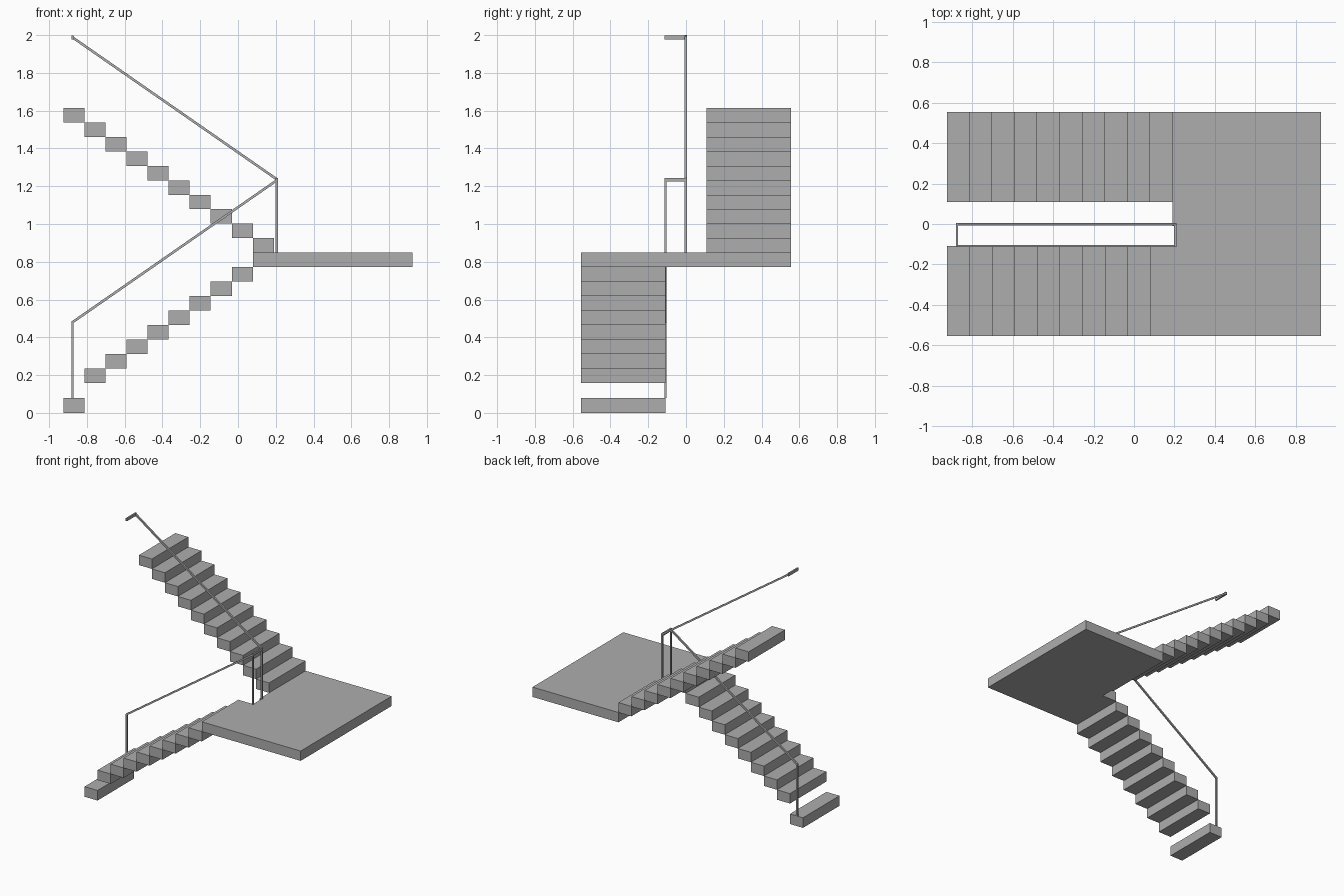
import bpy
import bmesh
from mathutils import Vector

cube = bpy.data.objects.get("Cube")
if cube:
    bpy.data.objects.remove(cube, do_unlink=True)

grey = bpy.data.materials.new("concrete_grey")
grey.use_nodes = True
colour = (0.42, 0.42, 0.42, 1)
grey.diffuse_color = colour
grey.node_tree.nodes["Principled BSDF"].inputs["Base Color"].default_value = colour


def prism(name, outline, push):
    """Extrude a flat outline along the vector push."""
    bm = bmesh.new()
    face = bm.faces.new([bm.verts.new(p) for p in outline])
    side = bmesh.ops.extrude_face_region(bm, geom=[face])
    moved = [g for g in side["geom"] if isinstance(g, bmesh.types.BMVert)]
    bmesh.ops.translate(bm, verts=moved, vec=Vector(push))
    bmesh.ops.recalc_face_normals(bm, faces=bm.faces)
    mesh = bpy.data.meshes.new(name)
    bm.to_mesh(mesh)
    bm.free()
    mesh.materials.append(grey)
    obj = bpy.data.objects.new(name, mesh)
    bpy.context.collection.objects.link(obj)
    return obj


def box(name, x0, x1, y0, y1, z0, z1):
    outline = [(x0, y0, z0), (x1, y0, z0), (x1, y1, z0), (x0, y1, z0)]
    return prism(name, outline, (0, 0, z1 - z0))


END, SIDE, GAP = 0.925, 0.555, 0.109     # half length, half width, inner edge
TREAD, RISE = 0.1115, 0.0767
LAND_LOW, LAND_TOP = 0.772, 0.848
FRONT_EDGE = -END + 9 * TREAD            # where the lower flight meets the landing
BACK_EDGE = FRONT_EDGE + TREAD           # where the upper flight starts

# Lower flight: a ground step, a gap of one rise, then eight steps
box("bottom_step", -END, -END + TREAD, -SIDE, -GAP, 0, 0.078)
for i in range(1, 9):
    x = -END + i * TREAD
    top = LAND_LOW - (8 - i) * RISE
    box(f"lower_step_{i}", x, x + TREAD, -SIDE, -GAP, top - RISE, top)

# Landing slab, notched around the stair well
NOTCH = 0.205
landing = [(FRONT_EDGE, -SIDE), (END, -SIDE), (END, SIDE), (BACK_EDGE, SIDE),
           (BACK_EDGE, -0.01), (NOTCH, -0.01), (NOTCH, -GAP), (FRONT_EDGE, -GAP)]
prism("landing", [(x, y, LAND_LOW) for x, y in landing], (0, 0, LAND_TOP - LAND_LOW))

# Upper flight, climbing back the other way
for i in range(10):
    x = BACK_EDGE - i * TREAD
    z = LAND_TOP + i * RISE
    box(f"upper_step_{i + 1}", x - TREAD, x, GAP, SIDE, z, z + RISE)

# Handrails: posts and sloping bar in one outline each
BAR = 0.012
L, R = -0.882, 0.211
lower = [(L, 0.078), (L, 0.484), (R, 1.243), (R, LAND_TOP), (R - BAR, LAND_TOP),
         (R - BAR, 1.219), (L + BAR, 0.476), (L + BAR, 0.078)]
upper = [(R, LAND_TOP), (R, 1.241), (L, 2.0), (L, 1.984),
         (R - BAR, 1.233), (R - BAR, LAND_TOP)]
for name, y, shape in (("lower_handrail", -0.115, lower), ("upper_handrail", -0.008, upper)):
    prism(name, [(x, y, z) for x, z in shape], (0, BAR, 0))

# Short cross bars joining the rails and ending the upper one
box("handrail_link", R - BAR, R, -0.115, 0.004, 1.224, 1.243)
box("handrail_end", L, L + BAR, -0.115, 0.004, 1.977, 1.998)
